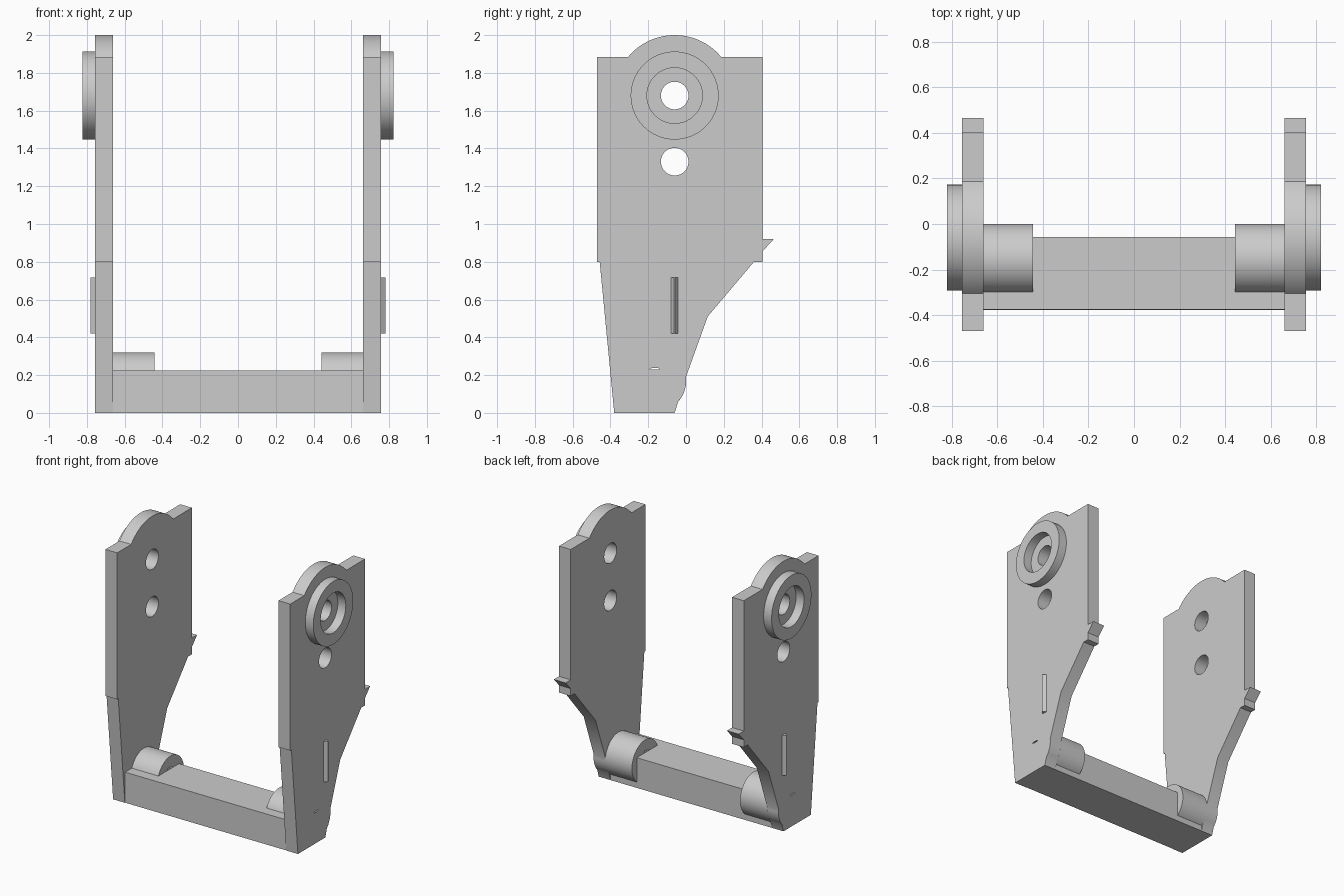
import bpy, bmesh, math

if "Cube" in bpy.data.objects:
    bpy.data.objects.remove(bpy.data.objects["Cube"])

grey = bpy.data.materials.new("light grey")
grey.diffuse_color = (0.6, 0.6, 0.6, 1)
grey.use_nodes = True
grey.node_tree.nodes["Principled BSDF"].inputs["Base Color"].default_value = grey.diffuse_color

PIVOT_Y, PIVOT_Z = -0.06, 1.68


def arc(cy, cz, r, a0, a1, n):
    """Points (y, z) along an arc, angles in degrees."""
    return [(cy + r * math.cos(math.radians(a0 + (a1 - a0) * i / n)),
             cz + r * math.sin(math.radians(a0 + (a1 - a0) * i / n))) for i in range(n + 1)]


def circle(cy, cz, r, n=64):
    return arc(cy, cz, r, 0, 360, n)[:-1]


def extrude(name, profile, x0, x1):
    """Solid made from a (y, z) profile extruded along x."""
    bm = bmesh.new()
    face = bm.faces.new([bm.verts.new((x0, y, z)) for y, z in profile])
    moved = bmesh.ops.extrude_face_region(bm, geom=[face])["geom"]
    bmesh.ops.translate(bm, vec=(x1 - x0, 0, 0),
                        verts=[g for g in moved if isinstance(g, bmesh.types.BMVert)])
    bmesh.ops.recalc_face_normals(bm, faces=bm.faces)
    mesh = bpy.data.meshes.new(name)
    bm.to_mesh(mesh)
    bm.free()
    mesh.materials.append(grey)
    ob = bpy.data.objects.new(name, mesh)
    bpy.context.collection.objects.link(ob)
    return ob


def cut(ob, *cutters):
    for c in cutters:
        c.hide_render = True
        c.hide_set(True)
        m = ob.modifiers.new("cut", "BOOLEAN")
        m.operation, m.solver, m.object = "DIFFERENCE", "EXACT", c


def smooth(ob):
    bpy.ops.object.select_all(action="DESELECT")
    ob.select_set(True)
    bpy.context.view_layer.objects.active = ob
    for m in list(ob.modifiers):
        bpy.ops.object.modifier_apply(modifier=m.name)
    bpy.ops.object.shade_smooth_by_angle(angle=math.radians(25))


# Side plate outline: tapered foot, hooked rear edge, rounded head
plate_outline = (
    [(-0.38, 0), (-0.06, 0)]
    + arc(-0.155, 0.165, 0.155, -43, 8, 6)
    + [(0.115, 0.51), (0.36, 0.80), (0.405, 0.80), (0.405, 0.855),
       (0.465, 0.92), (0.405, 0.92), (0.405, 1.885)]
    + arc(PIVOT_Y, PIVOT_Z, 0.32, 39.8, 140.2, 32)
    + [(-0.47, 1.885), (-0.47, 0.80), (-0.457, 0.80)])

# Cutters: two through holes, boss recess, thin lens-shaped slit
holes = [extrude("pivot_hole_cutter", circle(PIVOT_Y, PIVOT_Z, 0.073, 48), -1, 1),
         extrude("lower_hole_cutter", circle(PIVOT_Y, 1.33, 0.073, 48), -1, 1)]
slit = extrude("slit_cutter", [(-0.193, 0.232), (-0.18, 0.2285), (-0.15, 0.2285), (-0.137, 0.232),
                               (-0.15, 0.238), (-0.18, 0.238)], -1, 1)

# Crossbar joining the plates
extrude("crossbar", [(-0.378, 0), (-0.06, 0), (-0.057, 0.225), (-0.376, 0.225)], -0.67, 0.67)

for side, s in (("left", -1), ("right", 1)):
    plate = extrude(side + "_plate", plate_outline, s * 0.661, s * 0.757)
    cut(plate, *holes, slit)
    smooth(plate)

    # Round ring boss around the pivot
    boss = extrude(side + "_pivot_boss", circle(PIVOT_Y, PIVOT_Z, 0.233), s * 0.756, s * 0.822)
    cut(boss, extrude(side + "_recess_cutter", circle(PIVOT_Y, PIVOT_Z, 0.147), s * 0.7, s * 0.9))
    smooth(boss)

    # Stub cylinder lying on the crossbar
    stub = extrude(side + "_stub", circle(-0.155, 0.165, 0.155), s * 0.443, s * 0.665)
    cut(stub, slit)
    smooth(stub)

    # Small triangular ridge on the outer face
    ridge = extrude(side + "_ridge", [(-0.085, 0.42), (-0.037, 0.42), (-0.037, 0.718), (-0.085, 0.718)],
                    s * 0.75, s * 0.781)
    for v in ridge.data.vertices:
        if abs(v.co.x) > 0.77:
            v.co.y = -0.061 + (0.002 if v.co.y > -0.061 else -0.002)
